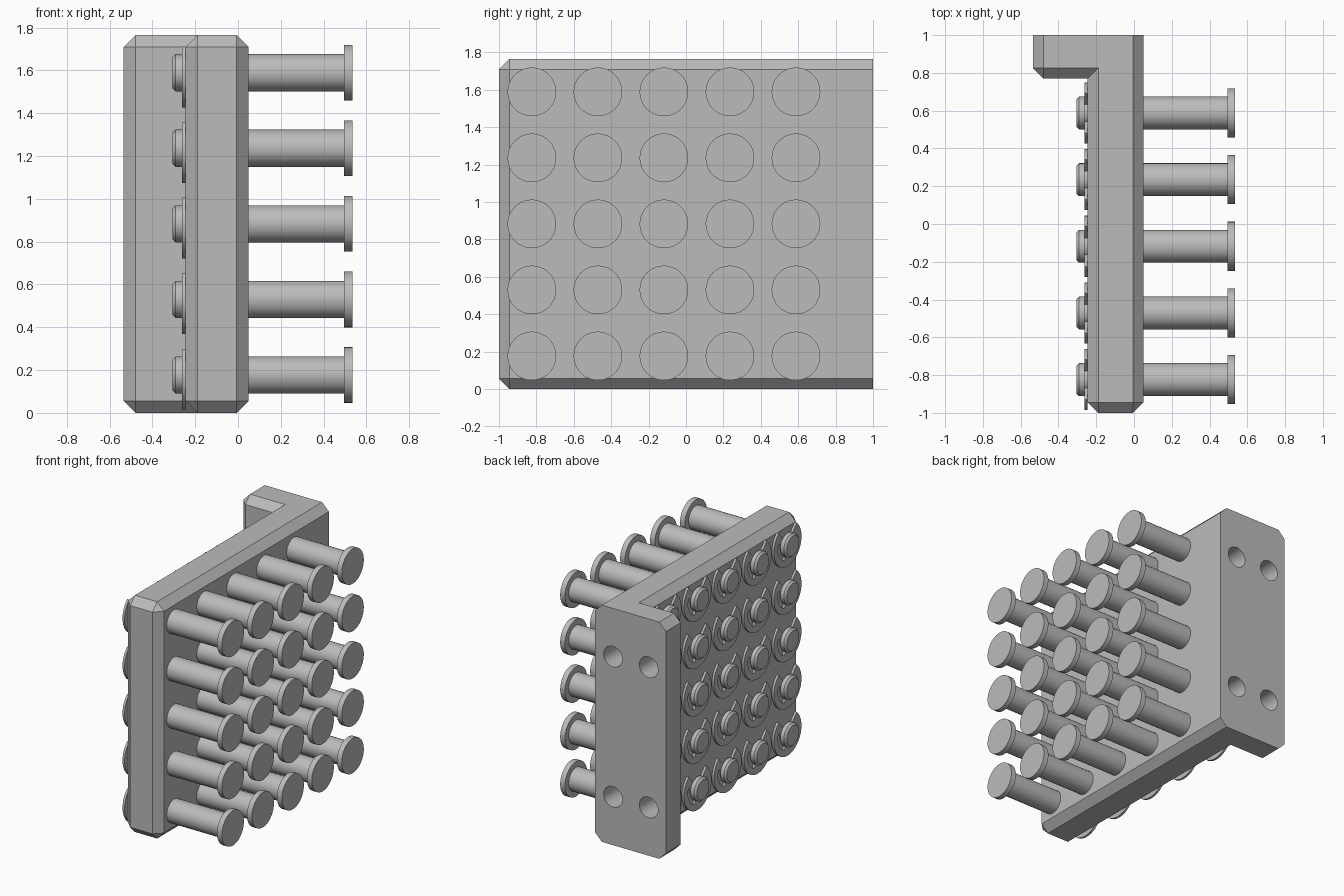
import bpy, bmesh, math
from mathutils import Matrix, Vector

if "Cube" in bpy.data.objects:
    bpy.data.objects.remove(bpy.data.objects["Cube"])

HEIGHT, C = 1.765, 0.056               # plate height and chamfer size
X0, X1, X2 = -0.535, -0.245, 0.05      # flange end, plate rear face, plate outer face
YF, YB, YI = -1.0, 1.0, 0.77           # front end, back end, flange inner face

grey = bpy.data.materials.new("steel grey")
grey.use_nodes = True
grey.diffuse_color = (0.5, 0.5, 0.5, 1)
grey.node_tree.nodes["Principled BSDF"].inputs["Base Color"].default_value = (0.5, 0.5, 0.5, 1)


def make_mesh(name, bm, smooth=False):
    bmesh.ops.remove_doubles(bm, verts=bm.verts, dist=1e-5)
    bmesh.ops.recalc_face_normals(bm, faces=bm.faces)
    mesh = bpy.data.meshes.new(name)
    bm.to_mesh(mesh)
    bm.free()
    mesh.materials.append(grey)
    if smooth:
        mesh.shade_smooth()
        mesh.set_sharp_from_angle(angle=math.radians(30))
    return mesh


def add(name, mesh, location=(0, 0, 0)):
    obj = bpy.data.objects.new(name, mesh)
    obj.location = location
    bpy.context.collection.objects.link(obj)
    return obj


def lathe(profile, sides=48):
    """Revolve (x, radius) points about the x axis."""
    bm = bmesh.new()
    verts = [bm.verts.new((x, r, 0)) for x, r in profile]
    edges = [bm.edges.new(pair) for pair in zip(verts, verts[1:])]
    bmesh.ops.spin(bm, geom=verts + edges, cent=(0, 0, 0), axis=(1, 0, 0),
                   angle=math.tau, steps=sides, use_duplicate=False)
    return bm


# L-shaped bracket: each row pairs a full-section point with its inset end point
section = [
    ((X1, YF + C), (X1 + C, YF + C)), ((X1 + C, YF), (X1 + C, YF + C)),
    ((X2 - C, YF), (X2 - C, YF + C)), ((X2, YF + C), (X2 - C, YF + C)),
    ((X2, YB), (X2 - C, YB)), ((X0, YB), (X0 + C, YB)),
    ((X0, YI + C), (X0 + C, YI + C)), ((X0 + C, YI), (X0 + C, YI + C)),
    ((X1, YI), (X1 + C, YI + C)),
]
bm = bmesh.new()
layers = []
for z, inset in ((0, 1), (C, 0), (HEIGHT - C, 0), (HEIGHT, 1)):
    layers.append([bm.verts.new((*p[inset], z)) for p in section])
n = len(section)
for low, high in zip(layers, layers[1:]):
    for i in range(n):
        j = (i + 1) % n
        bm.faces.new((low[i], low[j], high[j], high[i]))
for layer in (layers[0], layers[-1]):
    bm.faces.new(layer)
bmesh.ops.remove_doubles(bm, verts=bm.verts, dist=1e-5)
bmesh.ops.dissolve_limit(bm, angle_limit=0.01, verts=bm.verts, edges=bm.edges)
bracket = add("bracket", make_mesh("bracket", bm))

# Blind mounting holes in the back face
bm = bmesh.new()
for x in (X1 - 0.147, X1 + 0.147):
    for z in (0.36, HEIGHT - 0.36):
        place = Matrix.Translation((x, YB, z)) @ Matrix.Rotation(math.pi / 2, 4, "X")
        bmesh.ops.create_cone(bm, cap_ends=True, segments=32, radius1=0.077,
                              radius2=0.077, depth=0.34, matrix=place)
cutter = add("hole_cutter", make_mesh("hole_cutter", bm))
cutter.hide_render = True
cut = bracket.modifiers.new("mounting holes", "BOOLEAN")
cut.operation, cut.solver, cut.object = "DIFFERENCE", "EXACT", cutter
bpy.context.view_layer.objects.active = bracket
bracket.select_set(True)
bpy.ops.object.modifier_apply(modifier=cut.name)
bpy.data.objects.remove(cutter)
bpy.ops.object.shade_smooth_by_angle(angle=math.radians(25))

# Headed pin with a retaining groove near its rear tip
R, CLIP = 0.087, X1 - 0.017
pin_mesh = make_mesh("pin", lathe([
    (-0.305, 0), (-0.305, R - 0.014), (-0.291, R), (CLIP, R), (CLIP, 0.068),
    (X1, 0.068), (X1, R), (0.495, R), (0.495, 0.13), (0.535, 0.13), (0.535, 0)]), True)

# Open retaining clip: a C-shaped ring, open at the top, with three inner prongs
bm = bmesh.new()
steps, gap = 56, math.radians(41)
rows = []
for i in range(steps + 1):
    t = i / steps
    a = gap + t * (math.tau - 2 * gap)
    prong = t < 0.09 or t > 0.91 or abs(t - 0.5) < 0.07
    rows.append([bm.verts.new((CLIP, r * math.sin(a), r * math.cos(a)))
                 for r in (0.066 if prong else 0.115, 0.162)])
faces = [bm.faces.new((a[0], a[1], b[1], b[0])) for a, b in zip(rows, rows[1:])]
solid = bmesh.ops.extrude_face_region(bm, geom=faces)
moved = [v for v in solid["geom"] if isinstance(v, bmesh.types.BMVert)]
bmesh.ops.translate(bm, verts=moved, vec=Vector((X1 - CLIP, 0, 0)))
clip_mesh = make_mesh("retaining_clip", bm, True)

# Five by five grid of pins and clips
PITCH = 0.353
for col in range(5):
    for row in range(5):
        spot = (0, -0.824 + col * PITCH, 0.177 + row * PITCH)
        add(f"pin_{col + 1}_{row + 1}", pin_mesh, spot)
        add(f"retaining_clip_{col + 1}_{row + 1}", clip_mesh, spot)
